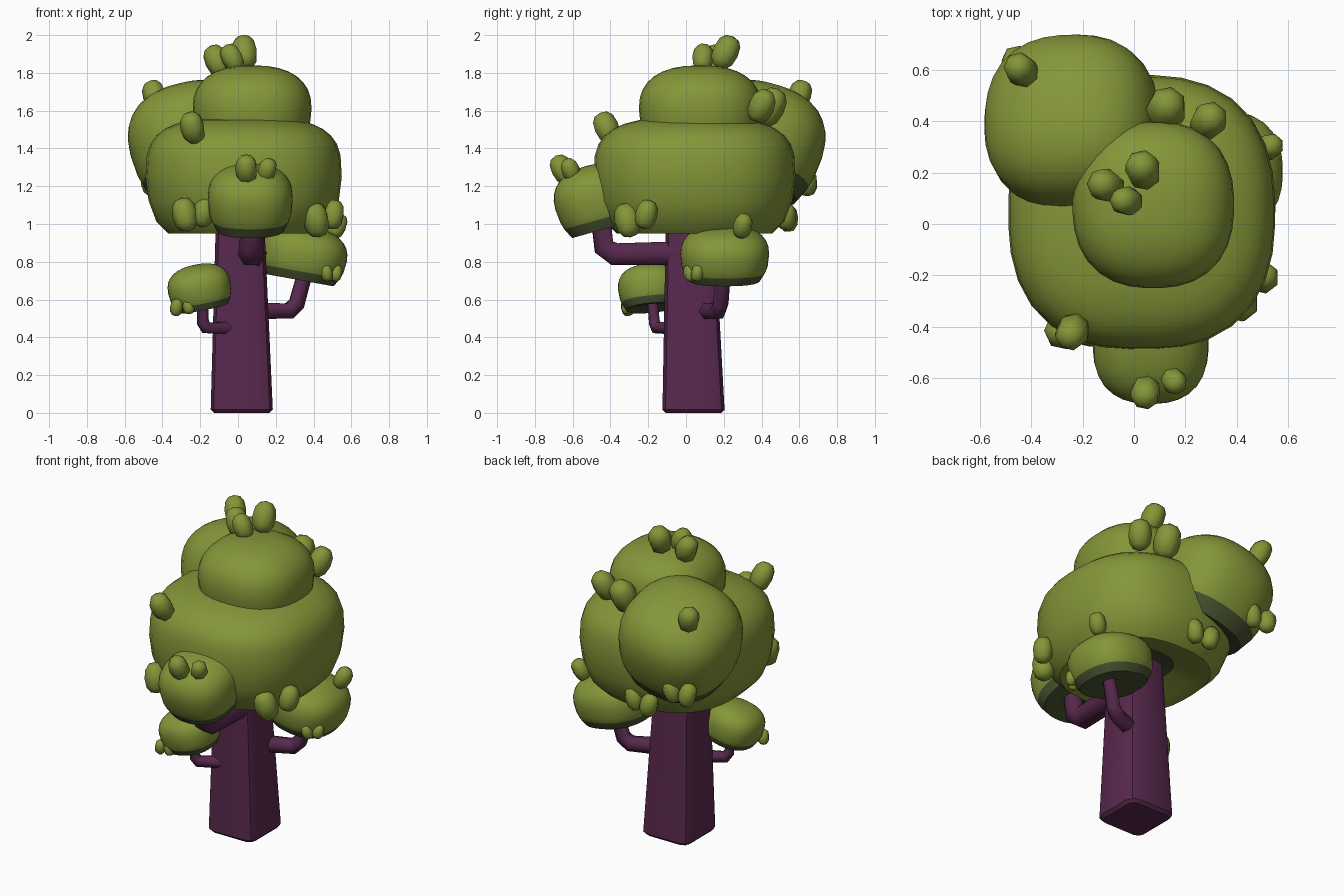
import bpy, bmesh, math
from mathutils import Vector

if "Cube" in bpy.data.objects:
    bpy.data.objects.remove(bpy.data.objects["Cube"])


def material(name, col):
    m = bpy.data.materials.new(name)
    m.diffuse_color = (*col, 1)
    m.use_nodes = True
    m.node_tree.nodes["Principled BSDF"].inputs["Base Color"].default_value = m.diffuse_color
    return m


GREEN = material("leaf green", (0.23, 0.305, 0.04))
DARK = material("dark underside green", (0.065, 0.085, 0.03))
PURPLE = material("bark purple", (0.098, 0.022, 0.076))


def finish(name, bm, mats, angle):
    bmesh.ops.recalc_face_normals(bm, faces=bm.faces)
    me = bpy.data.meshes.new(name)
    bm.to_mesh(me)
    bm.free()
    for m in mats:
        me.materials.append(m)
    for p in me.polygons:
        p.use_smooth = True
    me.set_sharp_from_angle(angle=math.radians(angle))
    ob = bpy.data.objects.new(name, me)
    bpy.context.collection.objects.link(ob)
    return ob


def arc(power, steps):
    """Quarter superellipse from the pole down to the equator."""
    angles = [math.pi / 2 * i / steps for i in range(steps)]
    pts = [(math.sin(a) ** (2 / power), math.cos(a) ** (2 / power)) for a in angles]
    return pts + [(1, 0)]


def lathe(name, profile, centre, size, axis, segs, power, angle=50, dark=0):
    """Spin a top-to-bottom profile around z; the last `dark` bands get the underside colour."""
    bm = bmesh.new()
    rings = []
    for r, z in profile[1:-1]:
        ring = []
        for i in range(segs):
            a = 2 * math.pi * (i + 0.5) / segs
            c, s = math.cos(a), math.sin(a)
            k = r / (abs(c) ** power + abs(s) ** power) ** (1 / power)
            ring.append(bm.verts.new((c * k * size[0], s * k * size[1], z * size[2])))
        rings.append(ring)
    top = bm.verts.new((0, 0, profile[0][1] * size[2]))
    end = bm.verts.new((0, 0, profile[-1][1] * size[2]))
    bands = len(rings) + 1
    for i in range(segs):
        j = (i + 1) % segs
        faces = [bm.faces.new((top, rings[0][i], rings[0][j]))]
        for a, b in zip(rings, rings[1:]):
            faces.append(bm.faces.new((a[i], b[i], b[j], a[j])))
        faces.append(bm.faces.new((end, rings[-1][j], rings[-1][i])))
        for n, f in enumerate(faces):
            f.material_index = 1 if n >= bands - dark else 0
    ob = finish(name, bm, [GREEN, DARK] if dark else [GREEN], angle)
    ob.rotation_mode = 'QUATERNION'
    ob.rotation_quaternion = Vector((0, 0, 1)).rotation_difference(Vector(axis).normalized())
    ob.location = centre


# Profiles: boxy crown with a small hollow, rounder clumps with a dark base
CROWN = arc(3.2, 8) + [(.97, -.4), (.89, -.75), (.77, -.95), (.6, -.9), (.4, -.76), (0, -.66)]
CLUMP = arc(2.4, 8) + [(.97, -.4), (.92, -.62), (.8, -.93), (.62, -.93), (0, -.72)]
half = arc(2.4, 3)
LEAF = half + [(r, -z) for r, z in reversed(half[:-1])]

# Foliage masses: centre, half sizes, sideways lean
masses = {
    "crown": ((.03, .045, 1.25), (.52, .535, .315), (0, 0)),
    "top": ((.075, .075, 1.61), (.315, .325, .23), (0, 0)),
    "back": ((-.24, .395, 1.45), (.34, .34, .29), (-.25, .3)),
    "front": ((.065, -.475, 1.135), (.225, .225, .18), (0, -.28)),
    "right": ((.35, .205, .84), (.23, .235, .15), (.18, 0)),
    "left": ((-.205, -.195, .665), (.168, .165, .12), (-.2, -.1)),
}
for key, (c, s, lean) in masses.items():
    main = key == "crown"
    lathe(key + "_foliage", CROWN if main else CLUMP, c, s, (*lean, 1), 32,
          2.5 if main else 2.4, 35, 1 if main else 3)

# Leaf buds on each mass: position and radius
buds = {
    "top": [(.035, .21, 1.91, .07), (-.11, .15, 1.865, .066), (-.03, .09, 1.88, .058)],
    "crown": [(-.24, -.42, 1.51, .066), (.125, .445, 1.62, .08), (.29, .4, 1.625, .07),
              (-.28, -.42, 1.05, .069), (-.18, -.42, 1.06, .06), (.415, -.31, 1.02, .07),
              (.505, -.21, 1.05, .06), (-.01, .53, 1.04, .055), (-.12, .54, 1.03, .055)],
    "back": [(-.44, .6, 1.68, .064), (-.35, .64, 1.22, .055), (-.46, .64, 1.22, .055)],
    "front": [(.045, -.655, 1.29, .06), (.155, -.61, 1.285, .05)],
    "right": [(.525, .3, .99, .052), (.47, .02, .74, .034), (.52, .06, .74, .034)],
    "left": [(-.325, -.31, .558, .035), (-.262, -.31, .565, .033)],
}
for key, spots in buds.items():
    for i, (x, y, z, r) in enumerate(spots):
        d = Vector((x, y, z)) - Vector(masses[key][0])
        out = Vector((d.x, d.y, 0)).normalized()
        # upper buds lean outward, hanging ones stay nearly upright in splayed pairs
        axis = out * .5 if d.z > 0 else out.cross((0, 0, 1)) * (.25 if i % 2 else -.25)
        lathe("%s_leaf_bud_%d" % (key, i), LEAF, (x, y, z), (r, r, r * 1.33), (axis.x, axis.y, 1), 7, 2, 80)

# Trunk: tapered square post with well rounded corners
bm = bmesh.new()
bmesh.ops.create_cube(bm, size=1)
for v in bm.verts:
    up = v.co.z > 0
    w = .25 if up else .33
    v.co = (v.co.x * w + (.01 if up else .02), v.co.y * w + (.02 if up else .04), 1.1 if up else 0)
upright = [e for e in bm.edges if abs(e.verts[0].co.z - e.verts[1].co.z) > .5]
bmesh.ops.bevel(bm, geom=upright, offset=.055, segments=2, affect='EDGES', profile=.5)
rim = [e for e in bm.edges if max(v.co.z for v in e.verts) < .01]
bmesh.ops.bevel(bm, geom=rim, offset=.018, segments=1, affect='EDGES')
finish("trunk", bm, [PURPLE], 40)


def branch(name, start, elbow, tip, rad):
    """Tube running out of the trunk, then bending up into a clump."""
    a, b, c = map(Vector, (start, elbow, tip))
    pts = [a, b.lerp(a, .12), b.lerp(c, .17), c]
    cu = bpy.data.curves.new(name, 'CURVE')
    cu.dimensions = '3D'
    cu.bevel_depth = rad
    cu.bevel_resolution = 1
    cu.use_fill_caps = True
    sp = cu.splines.new('POLY')
    sp.points.add(3)
    for i, (q, p) in enumerate(zip(sp.points, pts)):
        q.co = (*p, 1)
        q.radius = 1 - .07 * i
    cu.materials.append(PURPLE)
    bpy.context.collection.objects.link(bpy.data.objects.new(name, cu))


branch("front_branch", (.08, 0, .845), (.065, -.43, .84), (.085, -.455, 1.06), .074)
branch("right_branch", (.06, .08, .54), (.3, .18, .54), (.36, .2, .76), .052)
branch("left_branch", (-.04, -.08, .45), (-.185, -.165, .45), (-.19, -.18, .62), .038)
